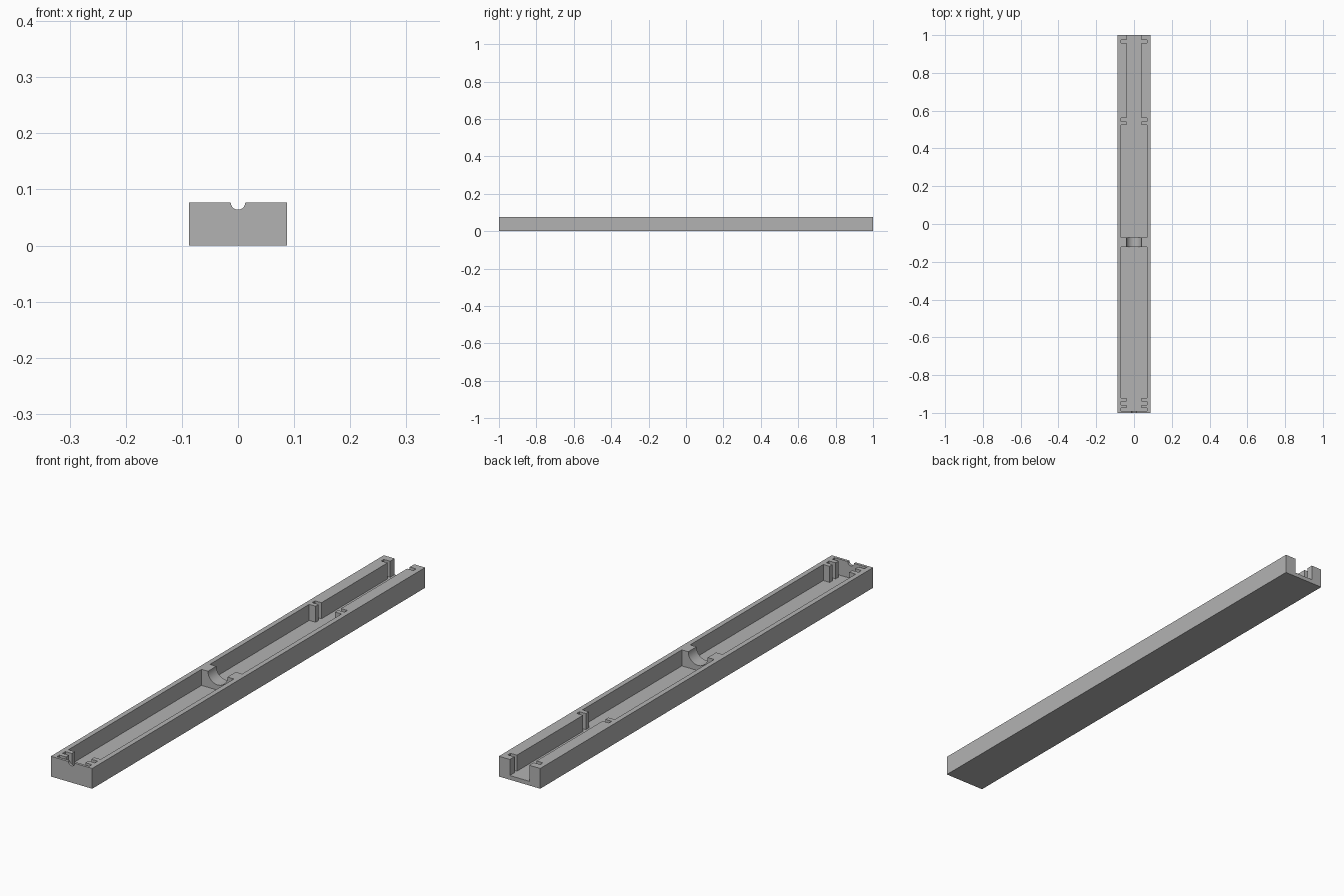
import bpy
import bmesh
import math
from mathutils import Matrix

cube = bpy.data.objects.get("Cube")
if cube:
    bpy.data.objects.remove(cube, do_unlink=True)

HALF_W, HEIGHT, FLOOR = 0.087, 0.077, 0.016
WIDE, NARROW = 0.068, 0.041

grey = bpy.data.materials.new("plain_grey")
grey.use_nodes = True
colour = (0.45, 0.45, 0.45, 1)
grey.diffuse_color = colour
grey.node_tree.nodes["Principled BSDF"].inputs["Base Color"].default_value = colour


def make_object(name, bm):
    bmesh.ops.recalc_face_normals(bm, faces=bm.faces)
    mesh = bpy.data.meshes.new(name)
    bm.to_mesh(mesh)
    bm.free()
    mesh.materials.append(grey)
    obj = bpy.data.objects.new(name, mesh)
    bpy.context.collection.objects.link(obj)
    return obj


def prism(name, steps, z0, z1):
    """Extrude a plan given as (start y, end y, half width) steps, mirrored in x."""
    side = []
    for y0, y1, w in steps:
        side += [(w, y0), (w, y1)]
    outline = side + [(-x, y) for x, y in reversed(side)]
    bm = bmesh.new()
    face = bm.faces.new([bm.verts.new((x, y, z0)) for x, y in outline])
    top = bmesh.ops.extrude_face_region(bm, geom=[face])["geom"]
    bmesh.ops.translate(bm, vec=(0, 0, z1 - z0),
                        verts=[v for v in top if isinstance(v, bmesh.types.BMVert)])
    return make_object(name, bm)


def rod(name, radius, y0, y1):
    """Cylinder along y, centred on the top rim."""
    bm = bmesh.new()
    place = Matrix.Translation((0, (y0 + y1) / 2, HEIGHT)) @ Matrix.Rotation(math.pi / 2, 4, 'X')
    bmesh.ops.create_cone(bm, cap_ends=True, segments=48, radius1=radius,
                          radius2=radius, depth=y1 - y0, matrix=place)
    return make_object(name, bm)


def cut(target, cutter):
    cutter.hide_render = True
    mod = target.modifiers.new("cut", 'BOOLEAN')
    mod.operation = 'DIFFERENCE'
    mod.solver = 'EXACT'
    mod.object = cutter
    bpy.context.view_layer.objects.active = target
    bpy.ops.object.modifier_apply(modifier=mod.name)
    bpy.data.objects.remove(cutter, do_unlink=True)


# Solid tray body
tray = prism("tray_body", [(-1, 1, HALF_W)], 0, HEIGHT)

# Front compartment with two pairs of panel ribs
front_steps = [(-0.99, -0.975, WIDE), (-0.975, -0.957, NARROW),
               (-0.957, -0.94, WIDE), (-0.94, -0.922, NARROW),
               (-0.922, -0.122, WIDE)]
cut(tray, prism("front_cavity", front_steps, FLOOR, HEIGHT + 0.05))

# Rear compartment narrowing to an open channel with two pairs of slots
rear_steps = [(-0.072, 0.525, WIDE), (0.525, 0.543, NARROW),
              (0.543, 0.56, WIDE), (0.56, 0.957, NARROW),
              (0.957, 0.973, WIDE), (0.973, 1.05, NARROW)]
cut(tray, prism("rear_cavity", rear_steps, FLOOR, HEIGHT + 0.05))

# Round saddle in the divider and cable notch in the front wall
cut(tray, rod("saddle_cut", 0.041, -0.16, -0.03))
cut(tray, rod("notch_cut", 0.013, -1.03, -0.981))

bpy.ops.object.select_all(action='DESELECT')
tray.select_set(True)
bpy.context.view_layer.objects.active = tray
bpy.ops.object.shade_smooth_by_angle(angle=math.radians(30))
